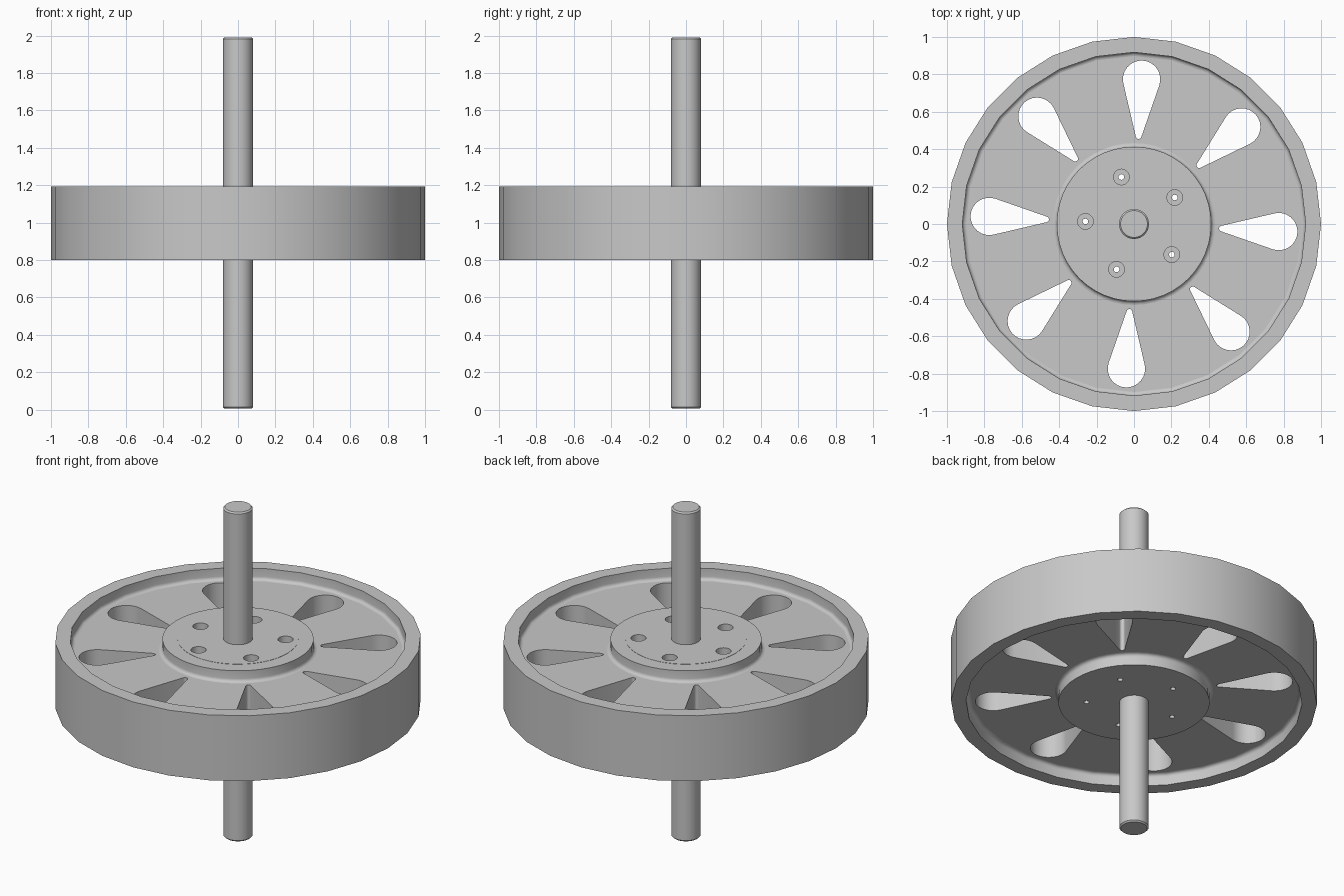
import bpy, bmesh, math
from mathutils import Matrix, Vector

if "Cube" in bpy.data.objects:
    bpy.data.objects.remove(bpy.data.objects["Cube"], do_unlink=True)

MID, TOP, FACE = 0.997, 1.194, 1.125   # mid plane, rim/hub top, web top
SLOTS, BOLTS = 8, 5

grey = bpy.data.materials.new("machined grey")
grey.use_nodes = True
grey.diffuse_color = (0.58, 0.58, 0.58, 1)
grey.node_tree.nodes["Principled BSDF"].inputs["Base Color"].default_value = grey.diffuse_color


def finish(name, bm):
    """Turn a bmesh into a linked object with the shared material."""
    bmesh.ops.remove_doubles(bm, verts=bm.verts, dist=1e-5)
    bmesh.ops.recalc_face_normals(bm, faces=bm.faces)
    mesh = bpy.data.meshes.new(name)
    bm.to_mesh(mesh)
    bm.free()
    mesh.materials.append(grey)
    obj = bpy.data.objects.new(name, mesh)
    bpy.context.collection.objects.link(obj)
    return obj


def spin(bm, profile, sides, centre=(0, 0), closed=True):
    """Revolve an (r, z) profile round a vertical axis."""
    cx, cy = centre
    pts = [bm.verts.new((cx, cy + r, z)) for r, z in profile]
    pairs = list(zip(pts, pts[1:]))
    if closed:
        pairs.append((pts[-1], pts[0]))
    edges = [bm.edges.new(p) for p in pairs]
    bmesh.ops.spin(bm, geom=pts + edges, cent=(cx, cy, 0), axis=(0, 0, 1),
                   angle=math.tau, steps=sides, use_merge=True)


def lathe(name, profile, sides, closed=True):
    bm = bmesh.new()
    spin(bm, profile, sides, closed=closed)
    return finish(name, bm)


def fillet(corner_r, sign, radius=0.02, steps=4):
    """Arc easing a wall at corner_r down onto the web's top face."""
    out = []
    for i in range(steps + 1):
        a = math.pi / 2 * i / steps
        out.append((corner_r + sign * radius * (1 - math.cos(a)),
                    FACE + radius * (1 - math.sin(a))))
    return out


def mirrored(upper):
    """Append the profile's reflection in the mid plane."""
    return upper + [(r, 2 * MID - z) for r, z in reversed(upper)]


def cut(target, cutter):
    mod = target.modifiers.new("cut", 'BOOLEAN')
    mod.object, mod.operation, mod.solver = cutter, 'DIFFERENCE', 'EXACT'
    bpy.context.view_layer.objects.active = target
    bpy.ops.object.modifier_apply(modifier=mod.name)
    bpy.data.objects.remove(cutter, do_unlink=True)


def smooth(obj):
    bpy.ops.object.select_all(action='DESELECT')
    obj.select_set(True)
    bpy.context.view_layer.objects.active = obj
    bpy.ops.object.shade_smooth_by_angle(angle=math.radians(32))


# Rim: heavy faceted ring with filleted inner walls
rim = lathe("rim", mirrored([(1, TOP), (0.918, TOP)] + fillet(0.918, -1)), 28)

# Web: flat disc joining hub and rim
web = lathe("web", mirrored([(0.95, FACE), (0.36, FACE)]), 28)

# Teardrop slots through the web
bm = bmesh.new()
big_c, big_r, tip_c, tip_r = 0.775, 0.1, 0.47, 0.015
tangent = math.acos((big_r - tip_r) / (big_c - tip_c))
tangent = math.pi - tangent
outline = []
for i in range(17):
    a = -tangent + 2 * tangent * i / 16
    outline.append((big_c + big_r * math.cos(a), big_r * math.sin(a)))
for i in range(7):
    a = tangent + 2 * (math.pi - tangent) * i / 6
    outline.append((tip_c + tip_r * math.cos(a), tip_r * math.sin(a)))
for k in range(SLOTS):
    turn = Matrix.Rotation(math.radians(87) + math.tau * k / SLOTS, 3, 'Z')
    base = bm.faces.new([bm.verts.new(turn @ Vector((x, y, 0.7))) for x, y in outline])
    walls = bmesh.ops.extrude_face_region(bm, geom=[base])
    lifted = [g for g in walls["geom"] if isinstance(g, bmesh.types.BMVert)]
    bmesh.ops.translate(bm, verts=lifted, vec=(0, 0, 0.6))
cut(web, finish("slot_cutter", bm))

# Hub: boss with a faint face ring on its upper side
step = TOP - 0.0015
upper = [(0.06, TOP), (0.33, TOP), (0.33, step), (0.413, step)] + fillet(0.413, 1)
lower = [(r, 2 * MID - z) for r, z in reversed(fillet(0.413, 1))]
bottom = 2 * MID - TOP
hub = lathe("hub", upper + lower + [(0.413, bottom), (0.06, bottom)], 48)

# Counterbored bolt holes through the hub
bm = bmesh.new()
for k in range(BOLTS):
    a = math.radians(105) + math.tau * k / BOLTS
    spin(bm, [(0, 0.7), (0.015, 0.7), (0.015, 1.12), (0.042, 1.12), (0.042, 1.3), (0, 1.3)],
         20, (0.26 * math.cos(a), 0.26 * math.sin(a)), closed=False)
cut(hub, finish("bolt_cutter", bm))

# Axle: long rod with chamfered ends
axle = lathe("axle", [(0, 0.005), (0.072, 0.005), (0.08, 0.013),
                      (0.08, 1.982), (0.072, 1.99), (0, 1.99)], 32, closed=False)

for part in (rim, web, hub, axle):
    smooth(part)
